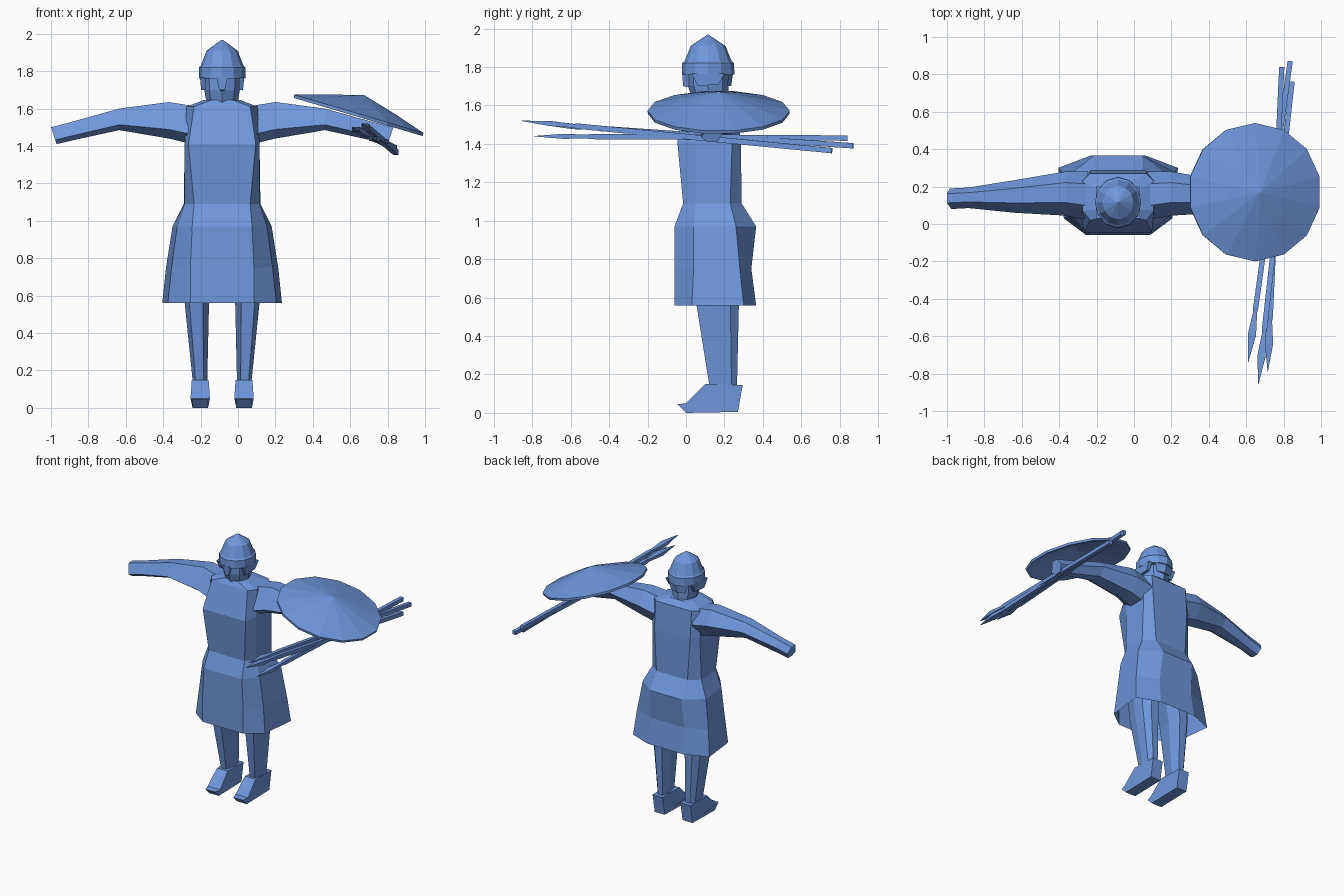
import bpy, bmesh, math
from mathutils import Vector, Matrix

CX = -0.085                      # body centre line
blue = bpy.data.materials.new("steel blue")
blue.diffuse_color = (0.16, 0.31, 0.72, 1)


def finish(name, bm):
    bmesh.ops.recalc_face_normals(bm, faces=bm.faces)
    me = bpy.data.meshes.new(name)
    bm.to_mesh(me)
    bm.free()
    me.materials.append(blue)
    ob = bpy.data.objects.new(name, me)
    bpy.context.collection.objects.link(ob)
    return ob


def loft(name, rings, start=True, end=True):
    """Skin a list of equal-length point rings."""
    bm = bmesh.new()
    vs = [[bm.verts.new(p) for p in r] for r in rings]
    n = len(vs[0])
    for a, b in zip(vs, vs[1:]):
        for i in range(n):
            j = (i + 1) % n
            bm.faces.new((a[i], a[j], b[j], b[i]))
    if start:
        bm.faces.new(vs[0])
    if end:
        bm.faces.new(vs[-1])
    return finish(name, bm)


def ngon(z, rx, ry, n, cy=0.115):
    return [(CX + rx * math.sin(2 * math.pi * i / n),
             cy - ry * math.cos(2 * math.pi * i / n), z) for i in range(n)]


def sym_ring(z, half):
    """Mirror half an outline (front to back) across the body centre."""
    pts = [(CX + x, y, z) for x, y in half]
    return pts + [(CX - x, y, z) for x, y in reversed(half)]


# Tunic: hem, skirt, hips, waist, chest, shoulders, collar
loft("tunic", [
    sym_ring(0.56, [(0.17, -0.06), (0.29, 0.03), (0.32, 0.30), (0.15, 0.365)]),
    sym_ring(0.75, [(0.17, -0.06), (0.27, 0.04), (0.30, 0.28), (0.14, 0.34)]),
    sym_ring(0.97, [(0.16, -0.06), (0.24, 0.04), (0.265, 0.26), (0.13, 0.365)]),
    sym_ring(1.09, [(0.15, -0.015), (0.20, 0.05), (0.205, 0.23), (0.13, 0.29)]),
    sym_ring(1.41, [(0.18, -0.045), (0.20, 0.05), (0.20, 0.24), (0.15, 0.285)]),
    sym_ring(1.61, [(0.15, 0.02), (0.19, 0.07), (0.19, 0.23), (0.15, 0.27)]),
    sym_ring(1.645, [(0.06, 0.04), (0.10, 0.08), (0.10, 0.18), (0.06, 0.23)]),
], start=False)


# Arms with fists: x, y range, z range, slant of the end
def arm_ring(s, x, y0, y1, z0, z1, slant=0):
    prof = [(0, .25), (.3, 1), (.75, 1), (1, .5), (.75, 0), (.3, 0)]
    return [(CX + s * (x - slant * (1 - v)), y0 + u * (y1 - y0), z0 + v * (z1 - z0))
            for u, v in prof]


for s, side in ((-1, "right"), (1, "left")):
    loft(side + "_arm", [
        arm_ring(s, 0.16, 0.02, 0.28, 1.41, 1.615),
        arm_ring(s, 0.285, 0.045, 0.28, 1.44, 1.635),
        arm_ring(s, 0.55, 0.06, 0.235, 1.485, 1.60),
        arm_ring(s, 0.80, 0.085, 0.195, 1.43, 1.53),
        arm_ring(s, 0.915, 0.08, 0.19, 1.41, 1.50, 0.03),
    ])

    # Legs
    def leg_ring(z, x0, x1, y0, y1):
        prof = [(.25, 0), (.8, 0), (1, .4), (1, .8), (.7, 1), (.2, 1), (0, .6)]
        return [(CX + s * (x0 + u * (x1 - x0)), y0 + v * (y1 - y0), z) for u, v in prof]

    loft(side + "_leg", [
        leg_ring(0.12, 0.08, 0.155, 0.125, 0.265),
        leg_ring(0.56, 0.07, 0.20, 0.055, 0.275),
        leg_ring(0.85, 0.03, 0.21, 0.03, 0.275),
    ])

    # Shoes: side profile with a half width at each point
    shoe = [(0.295, 0.145, .042), (0.27, 0.005, .042), (0.0, 0.0, .042),
            (-0.045, 0.045, .04), (0.0, 0.05, .052), (0.10, 0.15, .045)]
    loft(side + "_shoe", [[(CX + s * 0.117 + k * w, y, z) for y, z, w in shoe]
                          for k in (-1, 1)])

    # Cheek guards hanging from the helmet
    loft(side + "_cheek_guard", [
        [(CX + s * 0.118, 0.03, 1.765), (CX + s * 0.118, 0.20, 1.765),
         (CX + s * 0.112, 0.17, 1.71), (CX + s * 0.112, 0.06, 1.70)],
        [(CX + s * 0.09, 0.03, 1.765), (CX + s * 0.09, 0.20, 1.765),
         (CX + s * 0.09, 0.17, 1.71), (CX + s * 0.09, 0.06, 1.70)]])

# Head and neck
loft("head", [ngon(1.60, 0.08, 0.08, 8, 0.13), ngon(1.64, 0.085, 0.095, 8, 0.125),
              ngon(1.70, 0.095, 0.105, 8), ngon(1.80, 0.10, 0.11, 8)])
# Nose and neck guards
loft("nose_guard", [[(CX - .03, -.02, 1.77), (CX + .03, -.02, 1.77), (CX, .05, 1.77)],
                    [(CX - .015, -.015, 1.70), (CX + .015, -.015, 1.70), (CX, .05, 1.69)]])
loft("neck_guard", [[(CX - .08, .22, 1.77), (CX + .08, .22, 1.77), (CX, .245, 1.77)],
                    [(CX - .06, .215, 1.70), (CX + .06, .215, 1.70), (CX, .235, 1.70)]])
# Helmet with brow band and pointed crown
loft("helmet", [ngon(1.76, 0.124, 0.137, 12), ngon(1.82, 0.124, 0.135, 12),
                ngon(1.83, 0.114, 0.123, 12), ngon(1.91, 0.083, 0.09, 12),
                ngon(1.968, 0.003, 0.003, 12)])


# Shield: shallow hollow cone tilted outward
N = 14
tilt = Matrix.Translation((0.645, 0.17, 1.565)) @ Matrix.Rotation(math.radians(16.5), 4, 'Y')


def disc(r, z):
    return [tilt @ Vector((r * math.sin(2 * math.pi * i / N),
                           r * math.cos(2 * math.pi * i / N), z)) for i in range(N)]


loft("shield", [disc(0.004, 0.11), disc(0.185, 0.062), disc(0.37, 0.007),
                disc(0.368, -0.01), disc(0.345, -0.008), disc(0.17, 0.045),
                disc(0.004, 0.09)])

# Javelins gripped in the left hand: tip and butt
for k, (tip, butt) in enumerate([((.61, -.74, 1.50), (.835, .87, 1.39)),
                                 ((.665, -.855, 1.52), (.845, .76, 1.365)),
                                 ((.715, -.79, 1.44), (.79, .84, 1.43))]):
    tip, butt = Vector(tip), Vector(butt)
    d = (butt - tip).normalized()
    u = d.cross(Vector((0, 0, 1))).normalized()
    v = u.cross(d)

    def square(t, w, h):
        c = tip + d * t
        return [c + u * w + v * h, c - u * w + v * h, c - u * w - v * h, c + u * w - v * h]

    loft("javelin_%d" % (k + 1), [
        square(0, .001, .001), square(.15, .022, .013), square(.27, .011, .01),
        square(.30, .014, .014), square((butt - tip).length, .014, .014)])
